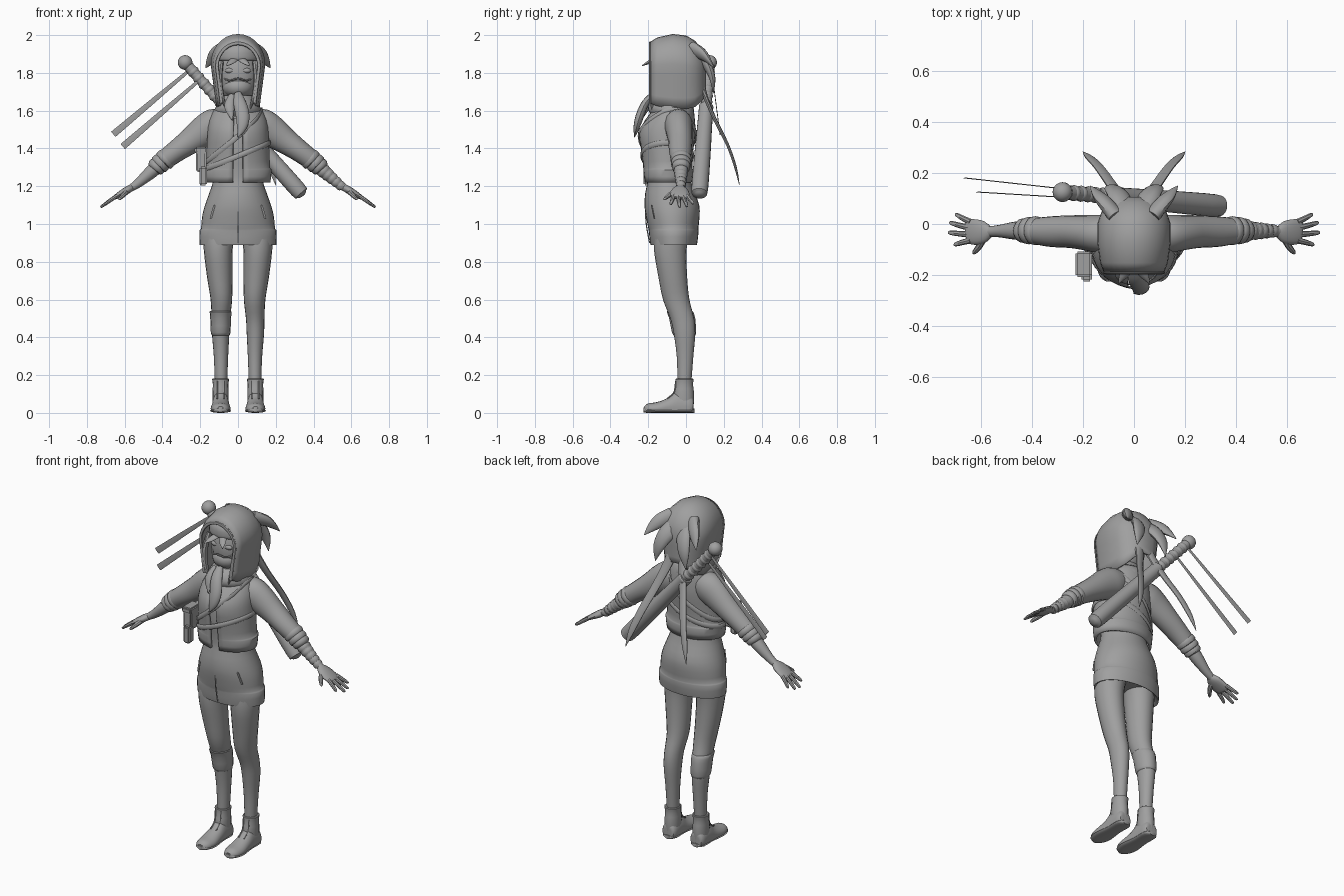
import bpy, bmesh, math
from mathutils import Vector

grey = bpy.data.materials.new("plain_grey")
grey.diffuse_color = (0.35, 0.35, 0.35, 1)


def finish(name, bm, angle=40):
    bmesh.ops.recalc_face_normals(bm, faces=bm.faces)
    me = bpy.data.meshes.new(name)
    bm.to_mesh(me)
    bm.free()
    me.materials.append(grey)
    ob = bpy.data.objects.new(name, me)
    bpy.context.collection.objects.link(ob)
    bpy.ops.object.select_all(action='DESELECT')
    ob.select_set(True)
    bpy.context.view_layer.objects.active = ob
    bpy.ops.object.shade_smooth_by_angle(angle=math.radians(angle))
    return ob


def spline(pts, sub):
    """Catmull-Rom resampling of (x, y, z, ra, rb) points."""
    out = []
    for i in range(len(pts) - 1):
        p = [pts[max(0, min(len(pts) - 1, i + k))] for k in (-1, 0, 1, 2)]
        for j in range(sub):
            t = j / sub
            out.append([0.5 * (2 * b + (c - a) * t + (2 * a - 5 * b + 4 * c - d) * t * t
                               + (3 * b - a - 3 * c + d) * t ** 3) for a, b, c, d in zip(*p)])
    return out + [list(pts[-1])]


def tube(name, pts, ref=(0, 1, 0), axis=None, sides=16, sub=3, closed=False, gap=0, floor=None):
    """Elliptical sweep: radius ra lies along ref, rb across it; gap leaves a slit open."""
    pts = spline(pts, sub) if sub > 1 else pts
    bm, rings, n = bmesh.new(), [], len(pts)
    for i, (x, y, z, ra, rb) in enumerate(pts):
        lo, hi = ((i - 1) % n, (i + 1) % n) if closed else (max(i - 1, 0), min(i + 1, n - 1))
        t = Vector(axis) if axis else (Vector(pts[hi][:3]) - Vector(pts[lo][:3])).normalized()
        u = Vector(ref)
        u = (u - t * u.dot(t)).normalized()
        v = t.cross(u)
        ring = []
        for k in range(sides):
            a = (-math.pi / 2 + gap + (2 * math.pi - 2 * gap) * k / (sides - 1)) if gap \
                else 2 * math.pi * k / sides
            co = Vector((x, y, z)) + u * max(ra, .001) * math.cos(a) + v * max(rb, .001) * math.sin(a)
            if floor is not None:
                co.z = max(co.z, floor)
            ring.append(bm.verts.new(co))
        rings.append(ring)
    for i in range(n if closed else n - 1):
        a, b = rings[i], rings[(i + 1) % n]
        for k in range(sides - 1 if gap else sides):
            m = (k + 1) % sides
            bm.faces.new((a[k], a[m], b[m], b[k]))
    if not closed and not gap:
        bm.faces.new(rings[0])
        bm.faces.new(rings[-1])
    return finish(name, bm)


def loft(name, rings, x=0, **kw):
    """Upright form from (z, cy, rx, ry) rings."""
    return tube(name, [(x, cy, z, rx, ry) for z, cy, rx, ry in rings], (1, 0, 0), (0, 0, 1), **kw)


def ball(name, c, r, seg=20):
    bm = bmesh.new()
    bmesh.ops.create_uvsphere(bm, u_segments=seg, v_segments=seg // 2 + 2, radius=1)
    for v in bm.verts:
        v.co = Vector([c[i] + v.co[i] * r[i] for i in range(3)])
    return finish(name, bm)


def box(name, c, s):
    bm = bmesh.new()
    bmesh.ops.create_cube(bm, size=1)
    for v in bm.verts:
        v.co = Vector([c[i] + v.co[i] * s[i] for i in range(3)])
    bmesh.ops.bevel(bm, geom=bm.edges[:], offset=.008, segments=2, affect='EDGES')
    return finish(name, bm)


def solidify(ob, t, offset=0):
    m = ob.modifiers.new("thickness", 'SOLIDIFY')
    m.thickness, m.offset = t, offset


# long top with hem band
loft("long_top", [(.93, -.065, .15, .10), (.89, -.065, .197, .118), (.9, -.065, .204, .125),
                  (.965, -.065, .204, .132), (.975, -.067, .196, .132), (1.04, -.07, .19, .142),
                  (1.1, -.075, .175, .145), (1.17, -.085, .15, .13), (1.25, -.09, .128, .112),
                  (1.4, -.1, .13, .12), (1.56, -.09, .11, .11)], sides=32, sub=2)
tube("front_seam", [(0, -.193, .9, .003, .003), (0, -.215, 1.05, .003, .003),
                    (0, -.2, 1.24, .003, .003)], sides=6)

# cropped jacket, open down the front
jacket = [(1.22, -.095, .165, .118), (1.285, -.095, .172, .126), (1.295, -.097, .164, .124),
          (1.38, -.1, .16, .13), (1.48, -.1, .155, .143), (1.55, -.085, .145, .125),
          (1.61, -.065, .115, .098), (1.64, -.06, .085, .08)]
solidify(loft("jacket", jacket, sides=33, sub=2, gap=.16), .014)


def jacket_at(z):
    for a, b in zip(jacket, jacket[1:]):
        if z <= b[0]:
            f = max(0, (z - a[0]) / (b[0] - a[0]))
            return [p + (q - p) * f for p, q in zip(a, b)][1:]
    return jacket[-1][1:]


# slanted chest straps
for name, mid, slope in (("chest_strap", 1.465, .9), ("lower_strap", 1.36, .45)):
    path = []
    for k in range(36):
        a = 2 * math.pi * k / 36
        z = mid + slope * .155 * math.cos(a)
        cy, rx, ry = jacket_at(z)
        path.append((1.07 * rx * math.cos(a), cy + 1.07 * ry * math.sin(a), z, .014, .005))
    tube(name, path, (0, 0, 1), sides=8, sub=1, closed=True)

# side pouch
box("pouch", (-.195, -.155, 1.335), (.055, .09, .12))
box("pouch_flap", (-.197, -.157, 1.39), (.064, .1, .035))
box("hanging_case", (-.185, -.2, 1.255), (.04, .05, .1))

# neck, head, mask
loft("neck", [(1.55, -.05, .06, .06), (1.7, -.06, .055, .055)])
ball("head", (0, -.07, 1.79), (.108, .1, .155), 28)
ball("face_mask", (0, -.098, 1.725), (.083, .082, .062))
tube("mask_edge", [(-.095, -.09, 1.785, .005, .005), (-.05, -.17, 1.76, .005, .005),
                   (0, -.187, 1.77, .005, .005), (.05, -.17, 1.76, .005, .005),
                   (.095, -.09, 1.785, .005, .005)], (0, 0, 1), sides=8)
loft("forehead_band", [(1.865, -.08, .105, .095), (1.875, -.08, .112, .105),
                       (1.92, -.08, .106, .102), (1.95, -.075, .088, .085)], sides=24)

# hood made of successive hoops
hoops = [(-.19, .112, 1.957, 1.64), (-.15, .127, 1.982, 1.625), (-.07, .138, 2.0, 1.61),
         (0, .138, 1.992, 1.61), (.045, .122, 1.965, 1.62), (.08, .09, 1.92, 1.65),
         (.1, .045, 1.87, 1.69)]
bm, rows, edge = bmesh.new(), [], []
for y, w, top, bot in hoops:
    zc = top - 1.1 * w
    side = [(w * (.78 + .22 * k / 4), bot + (zc - bot) * k / 4) for k in range(4)]
    arch = [(w * math.cos(math.pi * k / 14), zc + 1.1 * w * math.sin(math.pi * k / 14)) for k in range(15)]
    hoop = side + arch + [(-x, z) for x, z in reversed(side)]
    edge = edge or [(x, y, z, .007, .01) for x, z in hoop]
    rows.append([bm.verts.new((x, y, z)) for x, z in hoop])
for a, b in zip(rows, rows[1:]):
    for k in range(len(a) - 1):
        bm.faces.new((a[k], a[k + 1], b[k + 1], b[k]))
bm.faces.new(rows[-1])
solidify(finish("hood", bm, 50), .012)
tube("hood_rim", edge, sides=8, sub=1)

# collar folds and front tuft
loft("collar", [(1.57, -.07, .12, .11), (1.61, -.08, .122, .122), (1.65, -.085, .1, .105),
                (1.68, -.08, .08, .08)], sides=24)
tube("front_tuft", [(.0, -.17, 1.69, .02, .015), (.01, -.215, 1.64, .034, .02), (.025, -.245, 1.57, .036, .022),
                    (.02, -.262, 1.51, .026, .016), (.0, -.272, 1.46, .002, .002)], (1, 0, 0), sides=12)
tube("small_tuft", [(-.03, -.16, 1.68, .02, .015), (-.045, -.205, 1.62, .028, .016),
                    (-.03, -.235, 1.55, .002, .002)], (1, 0, 0), sides=10)

for s, tag in ((1, "left"), (-1, "right")):
    # eyes, fringe and side locks
    ball(tag + "_eye", (s * .043, -.153, 1.812), (.026, .014, .014), 12)
    tube(tag + "_fringe", [(s * .015, -.165, 1.875, .02, .01), (s * .04, -.2, 1.855, .018, .009),
                           (s * .06, -.232, 1.838, .002, .002)], (1, 0, 0), sides=8)
    tube(tag + "_side_lock", [(s * .09, -.14, 1.86, .016, .014), (s * .097, -.175, 1.76, .018, .014),
                              (s * .08, -.18, 1.66, .012, .01), (s * .06, -.18, 1.6, .002, .002)], sides=8)
    # hood lobes and long tails
    tube(tag + "_upper_lobe", [(s * .07, .03, 1.93, .03, .04), (s * .115, .085, 1.9, .025, .038),
                               (s * .145, .12, 1.865, .014, .024), (s * .172, .15, 1.825, .001, .001)], sides=12)
    tube(tag + "_lower_lobe", [(s * .035, .06, 1.88, .03, .05), (s * .06, .11, 1.84, .024, .045),
                               (s * .085, .14, 1.77, .016, .032), (s * .1, .145, 1.69, .001, .001)], sides=12)
    tube(tag + "_long_tail", [(s * .025, .06, 1.78, .03, .03), (s * .045, .1, 1.68, .014, .028),
                              (s * .085, .15, 1.56, .01, .024), (s * .135, .22, 1.42, .008, .022),
                              (s * .175, .262, 1.3, .007, .018), (s * .2, .283, 1.205, .001, .001)], sides=10)
    # sleeve with rolled cuff
    tube(tag + "_sleeve", [(s * .05, -.04, 1.55, .06, .06), (s * .12, -.04, 1.525, .075, .088),
                           (s * .18, -.035, 1.49, .07, .084), (s * .25, -.03, 1.44, .064, .069),
                           (s * .325, -.03, 1.387, .06, .058), (s * .385, -.028, 1.342, .052, .053)], sides=20)
    for k, (x, z, r) in enumerate([(.385, 1.342, .055), (.41, 1.322, .052), (.43, 1.305, .047)]):
        tube(f"{tag}_cuff_fold_{k}", [(s * (x - .018), -.026, z + .015, r * .8, r * .8),
                                      (s * (x - .008), -.026, z + .006, r, r), (s * (x + .01), -.026, z - .008, r, r),
                                      (s * (x + .018), -.026, z - .016, r * .7, r * .7)], sides=20, sub=2)
    # forearm, hand and fingers
    tube(tag + "_forearm", [(s * .4, -.026, 1.328, .036, .036), (s * .46, -.026, 1.275, .036, .035),
                            (s * .53, -.028, 1.215, .024, .024), (s * .575, -.03, 1.185, .02, .018)])
    tube(tag + "_palm", [(s * .56, -.03, 1.195, .02, .018), (s * .585, -.032, 1.18, .042, .02),
                         (s * .62, -.032, 1.16, .05, .017), (s * .65, -.028, 1.142, .046, .012),
                         (s * .658, -.028, 1.137, .036, .007)])
    for k, (y0, x1, y1) in enumerate([(.008, .7, .036), (-.016, .722, .004), (-.042, .727, -.034), (-.064, .705, -.08)]):
        tube(f"{tag}_finger_{k}", [(s * .64, y0, 1.15, .012, .011), (s * (.64 + x1) / 2, (y0 + y1) / 2,
             1.195 - .66 * ((.64 + x1) / 2 - .57), .011, .01), (s * (x1 - .005), y1, 1.196 - .66 * (x1 - .57), .008, .007),
             (s * x1, y1, 1.192 - .66 * (x1 - .57), .002, .002)], sides=8)
    tube(tag + "_thumb", [(s * .59, -.05, 1.175, .018, .016), (s * .605, -.085, 1.155, .013, .013),
                          (s * .625, -.11, 1.135, .009, .009), (s * .63, -.117, 1.128, .002, .002)], (0, 0, 1), sides=8)
    # leg
    tube(tag + "_leg", [(s * .1, -.075, .96, .085, .09), (s * .105, -.083, .86, .076, .086),
                        (s * .097, -.07, .72, .067, .076), (s * .088, -.052, .6, .057, .07),
                        (s * .091, -.02, .5, .049, .063), (s * .092, -.008, .42, .046, .057),
                        (s * .09, -.005, .3, .038, .044), (s * .09, -.008, .17, .033, .037)],
         (1, 0, 0), (0, 0, 1), sides=20)
    # boot: shaft, foot, sole, lace strips
    loft(tag + "_boot_shaft", [(.03, -.01, .04, .05), (.1, -.012, .043, .055), (.15, -.01, .041, .047),
                               (.178, -.008, .045, .048), (.18, -.008, .038, .04)], x=s * .092, sub=2)
    tube(tag + "_boot_foot", [(s * .092, .04, .03, .02, .03), (s * .092, .03, .035, .042, .055),
                              (s * .092, -.04, .035, .045, .085), (s * .092, -.09, .03, .048, .052),
                              (s * .092, -.15, .022, .053, .036), (s * .092, -.2, .02, .042, .03),
                              (s * .092, -.222, .018, .02, .016)], (1, 0, 0), (0, 1, 0), floor=.008)
    tube(tag + "_sole", [(s * .092, .044, .011, .02, .011), (s * .092, .02, .011, .045, .011),
                         (s * .092, -.06, .011, .045, .011), (s * .092, -.15, .011, .056, .011),
                         (s * .092, -.205, .013, .042, .013), (s * .092, -.226, .016, .015, .012)],
         (1, 0, 0), (0, 1, 0), floor=0)
    for d in (-.018, .018):
        tube(tag + "_boot_strip", [(s * .092 + d, -.055, .17, .004, .004), (s * .092 + d, -.063, .11, .004, .004),
                                   (s * .092 + d, -.1, .076, .004, .004)], (1, 0, 0), sides=6)
    # pocket slit
    tube(tag + "_pocket", [(s * .125, -.182, 1.1, .003, .006), (s * .145, -.168, 1.03, .003, .006)], sides=6)

# arm wrap on one forearm, knee wrap on one leg
for k in range(5):
    x, z, r = .455 + .022 * k, 1.279 - .019 * k, .039 - .003 * k
    tube(f"arm_wrap_{k}", [(x - .01, -.026, z + .009, r * .9, r * .9), (x, -.027, z, r, r),
                           (x + .011, -.027, z - .01, r * .85, r * .85)], sides=14, sub=2)
loft("knee_wrap", [(.41, -.008, .045, .056), (.425, -.01, .052, .064), (.5, -.02, .055, .069),
                   (.535, -.032, .058, .07), (.54, -.034, .05, .062)], x=-.092, sub=2)

# scabbard, grip, pommel
a, b = Vector((.345, .07, 1.15)), Vector((-.28, .125, 1.855))


def along(f, r):
    return (*a.lerp(b, f), r, r)


tube("scabbard", [along(0, .012), along(.012, .032), along(.045, .044), along(.3, .043), along(.62, .038),
                  along(.67, .038), along(.675, .025)], sides=20)
tube("grip", [along(.64, .026), along(.8, .027), along(.97, .028)], sides=16)
for k in range(6):
    tube(f"grip_wrap_{k}", [along(.69 + .045 * k, .026), along(.705 + .045 * k, .032),
                            along(.72 + .045 * k, .026)], sides=16, sub=2)
ball("pommel", b, (.039, .039, .039))

# streaming ribbons
for name, p, q in (("upper_ribbon", (-.25, .135, 1.82), (-.66, .18, 1.475)),
                   ("lower_ribbon", (-.2, .1, 1.765), (-.61, .125, 1.41))):
    tube(name, [(*p, .002, .008), (*Vector(p).lerp(Vector(q), .5), .002, .014), (*q, .002, .018)], sides=4)
